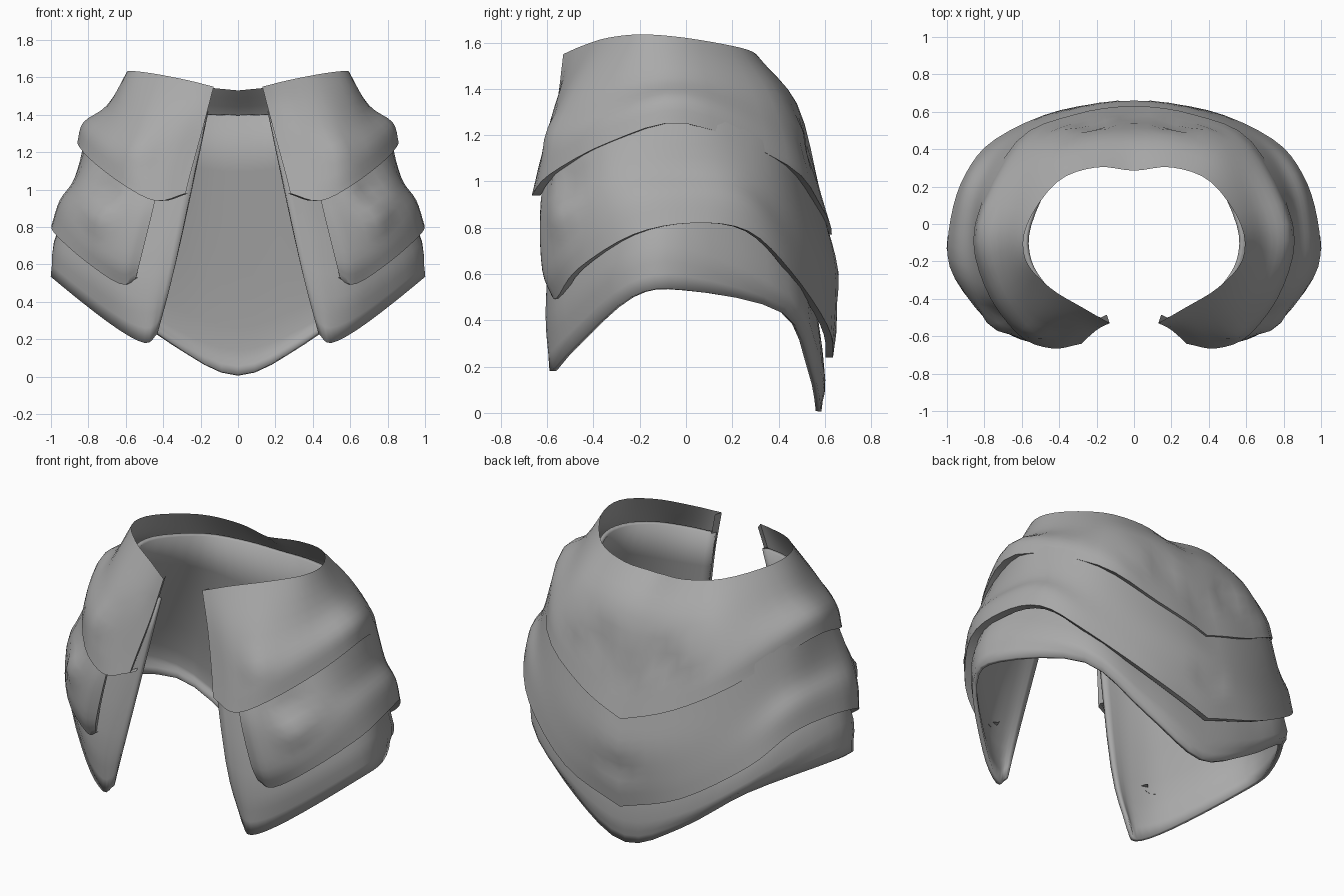
import bpy, bmesh, math
from mathutils import Vector

grey = bpy.data.materials.new("plain grey")
grey.diffuse_color = (0.40, 0.40, 0.40, 1)


def spline(pts, steps, centre=False, rounded=False):
    """Resample a row of points; centre=True bends the end over the mirror plane."""
    pts = [Vector(p) for p in pts]
    first = pts[0] * 2 - pts[1]
    last = pts[-1] * 2 - pts[-2]
    if centre:
        last.y = pts[-2].y
    if rounded:
        last.z = pts[-2].z
    p = [first] + pts + [last]
    out = []
    for i in range(1, len(p) - 2):
        a, b, c, d = p[i - 1:i + 3]
        for k in range(steps):
            t = k / steps
            out.append(0.5 * (2 * b + (c - a) * t + (2 * a - 5 * b + 4 * c - d) * t * t
                              + (3 * b - a - 3 * c + d) * t ** 3))
    return out + [pts[-1].copy()]


def layer(name, rows, dents=(), tuck=0.0, thickness=0.0, rounded=False):
    """Half shell lofted from front opening to back centre, then mirrored."""
    rows = [spline(r, 4, True, rounded) for r in rows]
    cols = [spline(c, 4) for c in zip(*rows)]
    for p in (p for col in cols for p in col):
        out = Vector((p.x, p.y, 0)).normalized()
        for x, y, z, radius, depth in dents:
            d = (p - Vector((x, y, z))).length / radius
            if d < 1:
                p += out * depth * (1 - d * d) ** 2
    if tuck:  # lip turned in under the lower edge, and along the front opening
        for col in cols:
            e = col[-1]
            col.append(Vector((e.x * (1 - tuck), e.y * (1 - tuck), e.z)))
        cols.insert(0, [p + Vector((0.015, 0.045, 0)) for p in cols[0]])
    bm = bmesh.new()
    grid = [[bm.verts.new(p) for p in col] for col in cols]
    for a, b in zip(grid, grid[1:]):
        for r in range(len(a) - 1):
            bm.faces.new((a[r], a[r + 1], b[r + 1], b[r]))
    for v in grid[-1]:
        v.co.x = 0
    mesh = bpy.data.meshes.new(name)
    bm.to_mesh(mesh)
    bm.free()
    mesh.materials.append(grey)
    ob = bpy.data.objects.new(name, mesh)
    bpy.context.collection.objects.link(ob)
    ob.modifiers.new("mirror", 'MIRROR').use_clip = True
    if thickness:
        s = ob.modifiers.new("thickness", 'SOLIDIFY')
        s.thickness = thickness
        s.offset = -1
    bpy.ops.object.select_all(action='DESELECT')
    ob.select_set(True)
    bpy.context.view_layer.objects.active = ob
    bpy.ops.object.shade_smooth_by_angle(angle=math.radians(45))
    return ob


# Row stations run from the opening edge round the side to the back centre

# Upper layer with the collar
layer("upper_layer", [
    [(.13, -.53, 1.55), (.27, -.45, 1.585), (.45, -.34, 1.62), (.58, -.19, 1.635),
     (.57, 0, 1.62), (.41, .225, 1.58), (.2, .303, 1.55), (0, .285, 1.53)],
    [(.19, -.56, 1.32), (.35, -.56, 1.34), (.53, -.49, 1.37), (.67, -.27, 1.42),
     (.69, 0, 1.45), (.51, .35, 1.39), (.27, .46, 1.35), (0, .48, 1.33)],
    [(.25, -.61, 1.10), (.43, -.63, 1.09), (.60, -.57, 1.18), (.76, -.33, 1.29),
     (.82, 0, 1.36), (.60, .42, 1.20), (.32, .54, 1.05), (0, .58, .94)],
    [(.28, -.64, .98), (.44, -.665, .94), (.62, -.59, 1.03), (.80, -.33, 1.17),
     (.85, 0, 1.25), (.63, .44, 1.07), (.32, .585, .89), (0, .63, .77)],
], dents=[(.52, -.60, 1.22, .13, .02), (.22, .54, 1.15, .12, -.03),
          (.36, .50, 1.20, .12, .02), (0, .60, 1.0, .1, -.02)], tuck=.055)

# Middle layer, starting beside the front strip
layer("middle_layer", [
    [(.42, -.61, 1.05), (.50, -.58, 1.05), (.60, -.54, 1.10), (.76, -.33, 1.22),
     (.82, 0, 1.27), (.755, .22, 1.24), (.61, .425, 1.10), (.30, .56, .92), (0, .605, .81)],
    [(.46, -.63, .87), (.56, -.62, .85), (.73, -.53, .92), (.86, -.31, 1.03),
     (.87, 0, 1.06), (.81, .24, 1.03), (.66, .44, .88), (.35, .60, .70), (0, .66, .60)],
    [(.52, -.62, .63), (.62, -.61, .62), (.80, -.50, .74), (.94, -.27, .91),
     (.94, .02, .95), (.87, .27, .91), (.70, .455, .73), (.38, .61, .51), (0, .655, .40)],
    [(.545, -.59, .53), (.63, -.56, .495), (.82, -.47, .62), (.985, -.23, .77),
     (.98, .03, .82), (.90, .27, .785), (.74, .455, .61), (.39, .61, .38), (0, .635, .24)],
], dents=[(.72, -.52, 1.0, .14, -.03), (.74, -.54, .85, .13, .025),
          (0, .66, .47, .12, -.025)], tuck=.05)

# Long lower layer, also the inner lining
layer("lower_layer", [
    [(.165, -.53, 1.42), (.33, -.47, 1.44), (.47, -.36, 1.47), (.57, -.20, 1.49),
     (.57, 0, 1.49), (.43, .28, 1.44), (.22, .39, 1.41), (0, .41, 1.40)],
    [(.335, -.60, .60), (.47, -.595, .55), (.65, -.52, .60), (.90, -.28, .77),
     (.935, 0, .81), (.71, .44, .60), (.36, .56, .38), (0, .59, .27)],
    [(.43, -.575, .23), (.50, -.585, .18), (.68, -.49, .28), (.96, -.24, .50),
     (.975, 0, .53), (.71, .42, .43), (.36, .55, .175), (0, .585, .005)],
], thickness=.025, rounded=True)
